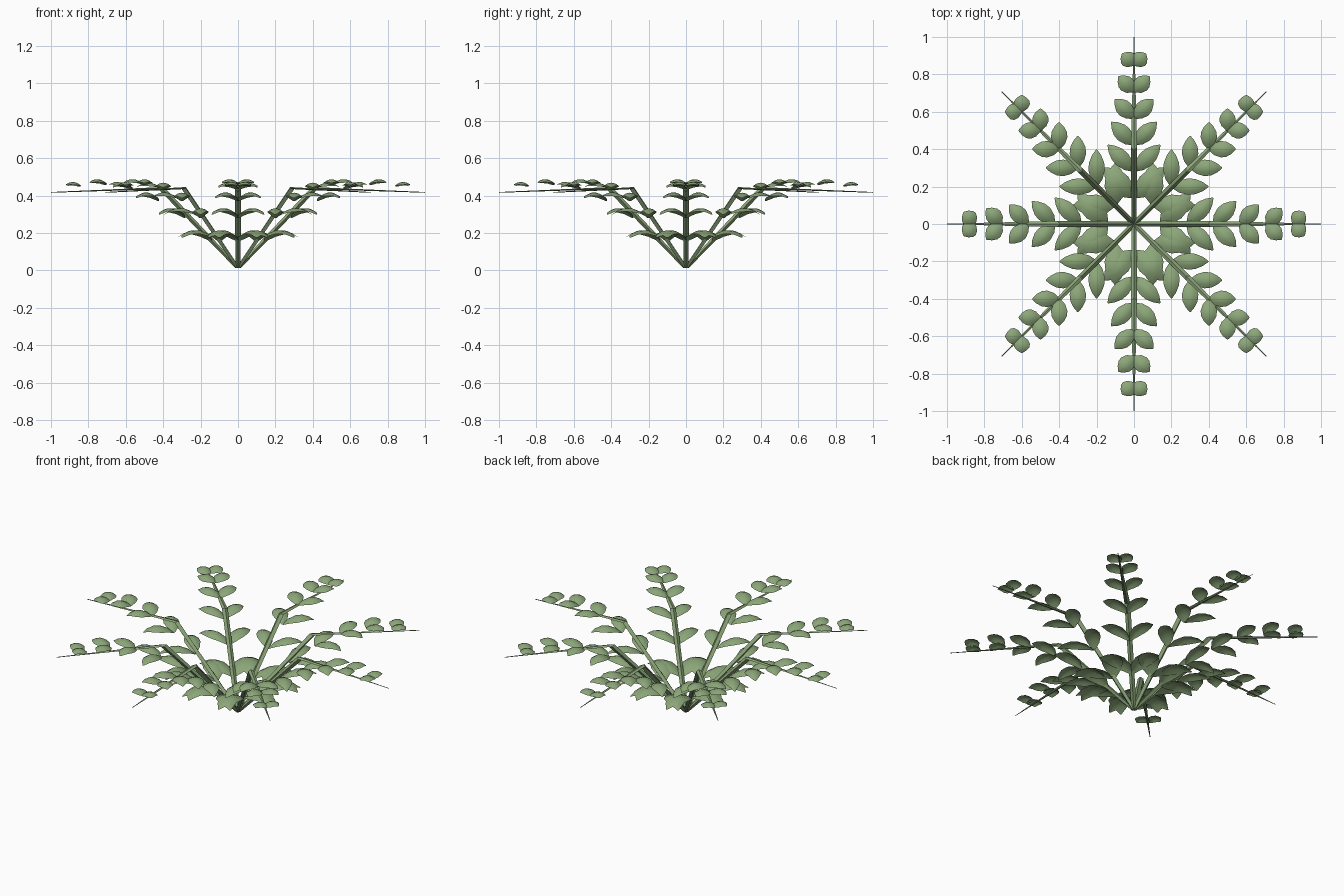
import bpy, bmesh, math
from mathutils import Vector

cube = bpy.data.objects.get("Cube")
if cube:
    bpy.data.objects.remove(cube, do_unlink=True)

FRONDS = 8
PAIRS = 6
SPACING = 0.1414


def make_material(name, rgb):
    mat = bpy.data.materials.new(name)
    mat.use_nodes = True
    colour = (*rgb, 1)
    mat.diffuse_color = colour
    mat.node_tree.nodes["Principled BSDF"].inputs["Base Color"].default_value = colour
    return mat


green = make_material("sage_green", (0.26, 0.38, 0.19))


def to_mesh(bm, name, smooth):
    mesh = bpy.data.meshes.new(name)
    for face in bm.faces:
        face.smooth = smooth
    bm.to_mesh(mesh)
    bm.free()
    mesh.materials.append(green)
    return mesh


# Stem: a tapering four-sided stalk with one bend, running along +x
def stem_mesh():
    bm = bmesh.new()
    path = [(0, 0.012, 0.014), (0.41, 0.44, 0.016), (1.0, 0.417, 0.002)]
    tilts = [math.radians(a) for a in (90, 68, 0)]
    # ring normals: flat at the foot, halfway at the bend, upright at the tip
    rings = []
    for (r, z, size), tilt in zip(path, tilts):
        along = Vector((-math.sin(tilt), 0, math.cos(tilt)))
        side = Vector((0, 1, 0))
        centre = Vector((r, 0, z))
        rings.append([bm.verts.new(centre + d * size)
                      for d in (along, side, -along, -side)])
    for a, b in zip(rings, rings[1:]):
        for k in range(4):
            n = (k + 1) % 4
            bm.faces.new((a[k], a[n], b[n], b[k]))
    bm.faces.new(rings[0])
    bm.faces.new(rings[-1])
    bmesh.ops.recalc_face_normals(bm, faces=bm.faces)
    return to_mesh(bm, "stem", False)


# Leaf: an arched blade swept 45 degrees forward from the stem
OUTLINE = [(0, 0.12), (0.2, 0.72), (0.45, 1), (0.65, 0.92), (0.85, 0.55), (1, 0.06)]


def add_leaf(bm, root, height, length, width, side):
    forward = Vector((1, side, 0)).normalized()
    across = Vector((-side, 1, 0)).normalized()
    if side < 0:
        across = Vector((1, 1, 0)).normalized()
    rows = []
    for u, w in OUTLINE:
        arch = length * (0.07 - 0.9 * (u - 0.55) ** 2)
        row = []
        for v in (-1, -0.5, 0, 0.5, 1):
            p = Vector((root, 0, height)) + forward * u * length
            p += across * v * w * width / 2
            p.z += arch - 0.02 * (v * w) ** 2
            row.append(bm.verts.new(p))
        rows.append(row)
    for a, b in zip(rows, rows[1:]):
        for k in range(len(a) - 1):
            face = bm.faces.new((a[k], a[k + 1], b[k + 1], b[k]))
            face.normal_update()
            if face.normal.z < 0:
                face.normal_flip()


# Leaf pairs shrink toward the tip and follow a rising curve
def leaves_mesh():
    bm = bmesh.new()
    heights = [0.2, 0.32, 0.405, 0.46, 0.48, 0.467]
    for i in range(PAIRS):
        length = 0.225 - 0.027 * i
        width = 0.115 if i == 0 else 0.088
        for side in (1, -1):
            add_leaf(bm, SPACING * (i + 1), heights[i], length, width, side)
    return to_mesh(bm, "leaves", True)


# Fronds repeated evenly around the centre
stem, leaves = stem_mesh(), leaves_mesh()
for i in range(FRONDS):
    for name, mesh in (("frond_stem", stem), ("frond_leaves", leaves)):
        obj = bpy.data.objects.new(f"{name}_{i + 1}", mesh)
        obj.rotation_euler.z = math.tau * i / FRONDS
        bpy.context.scene.collection.objects.link(obj)
